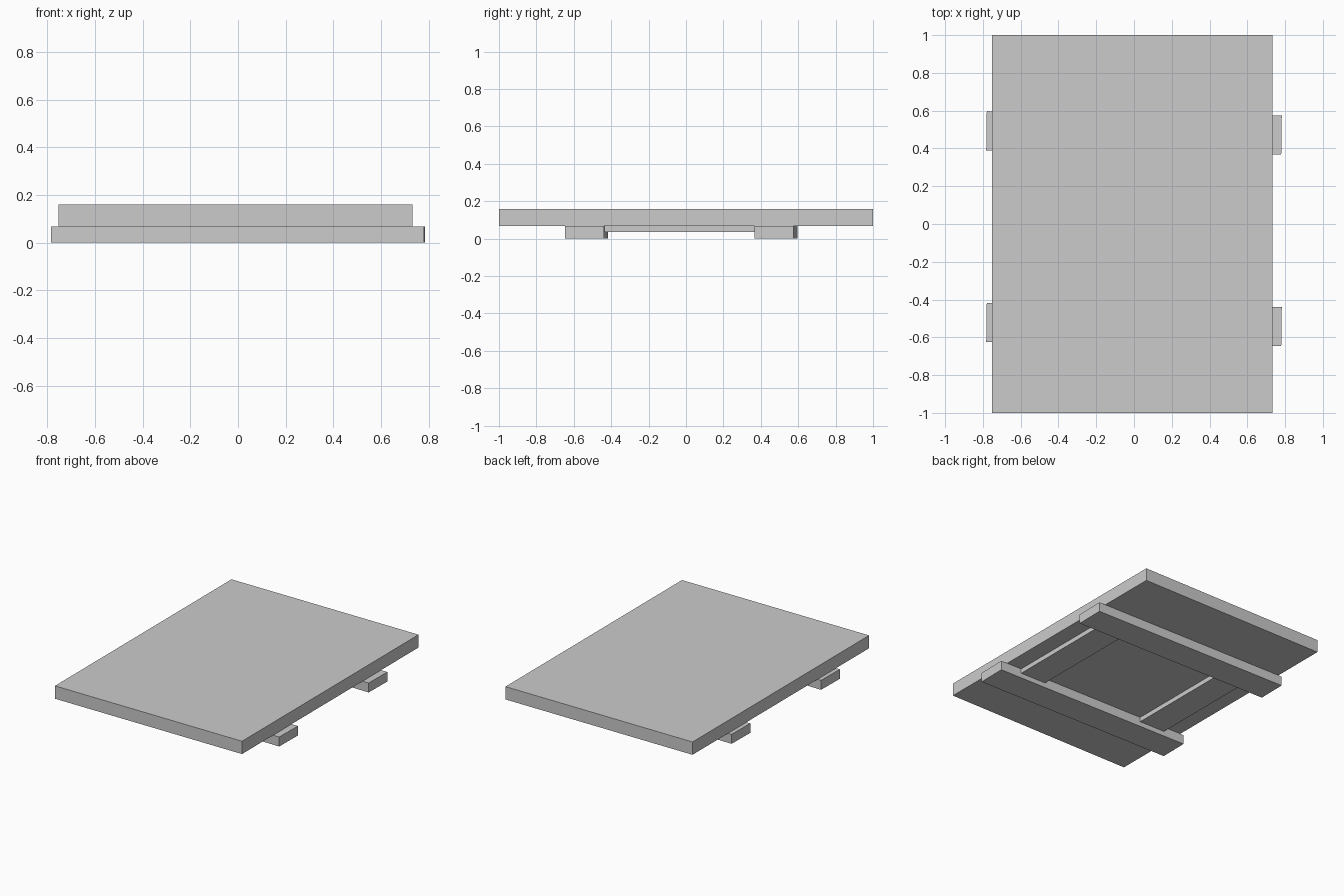
import bpy
import math

cube = bpy.data.objects.get("Cube")
if cube:
    bpy.data.objects.remove(cube, do_unlink=True)

GREY = (0.6, 0.6, 0.6, 1.0)
grey = bpy.data.materials.new("light_grey")
grey.use_nodes = True
grey.diffuse_color = GREY
grey.node_tree.nodes["Principled BSDF"].inputs["Base Color"].default_value = GREY


def box(name, centre, size, turn=0.0):
    """Add a box of the given size, turned about z."""
    bpy.ops.mesh.primitive_cube_add(size=1, location=centre)
    obj = bpy.context.object
    obj.name = name
    obj.scale = size
    obj.rotation_euler.z = turn
    obj.data.materials.append(grey)
    return obj


SLAB_BOTTOM, TOP = 0.068, 0.16
RAIL_BOTTOM = 0.035

# Flat top slab
box("top_slab", (-0.01, 0, (SLAB_BOTTOM + TOP) / 2), (1.484, 2, TOP - SLAB_BOTTOM))

# Two cross battens under the slab, set slightly askew
skew = -math.atan2(0.022, 1.56)
for name, y in (("back_batten", 0.482), ("front_batten", -0.532)):
    box(name, (0, y, SLAB_BOTTOM / 2), (1.562, 0.208, SLAB_BOTTOM), skew)

# Two thinner rails joining the battens
for name, side in (("left_rail", 1), ("right_rail", -1)):
    box(name, (side * 0.51, -0.025, (RAIL_BOTTOM + SLAB_BOTTOM) / 2),
        (0.205, 0.83, SLAB_BOTTOM - RAIL_BOTTOM))
